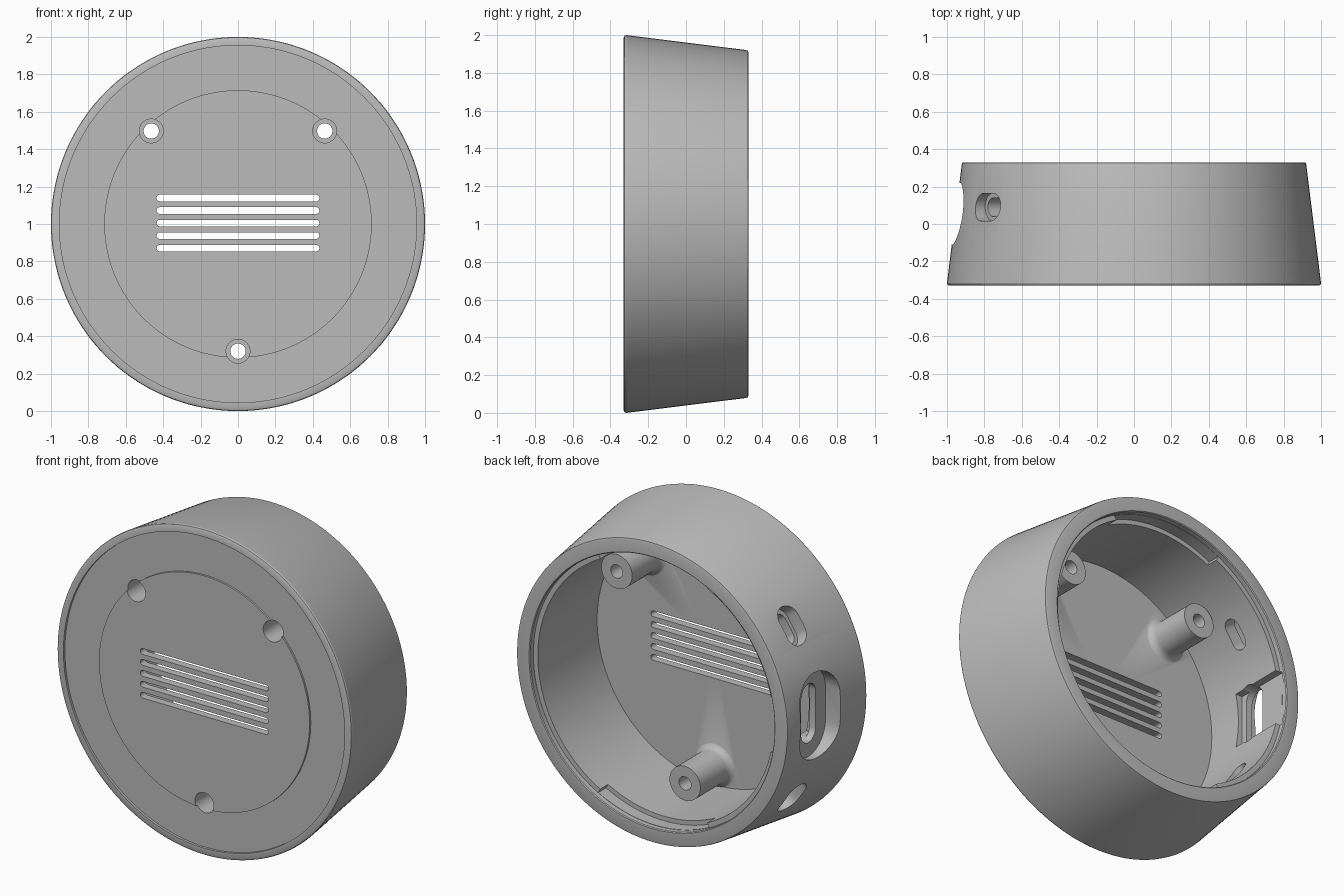
import bpy, bmesh
from math import sin, cos, pi, radians, copysign
from mathutils import Matrix, Vector

cube = bpy.data.objects.get("Cube")
if cube:
    bpy.data.objects.remove(cube, do_unlink=True)

grey = bpy.data.materials.new("plain grey")
grey.use_nodes = True
grey.diffuse_color = (0.5, 0.5, 0.5, 1)
grey.node_tree.nodes["Principled BSDF"].inputs["Base Color"].default_value = (0.5, 0.5, 0.5, 1)

CENTRE = Vector((0, 0, 1))


def frame(u, v, w):
    """Matrix taking (u, v, w) to the given axes about the housing centre."""
    m = Matrix((u, v, w)).transposed().to_4x4()
    m.translation = CENTRE
    return m


FRONT = frame((1, 0, 0), (0, 0, 1), (0, 1, 0))


def radial(deg):
    a = radians(deg)
    return frame((0, 1, 0), (-sin(a), 0, cos(a)), (cos(a), 0, sin(a)))


def finish(name, bm):
    bmesh.ops.recalc_face_normals(bm, faces=bm.faces)
    mesh = bpy.data.meshes.new(name)
    bm.to_mesh(mesh)
    bm.free()
    mesh.materials.append(grey)
    ob = bpy.data.objects.new(name, mesh)
    bpy.context.collection.objects.link(ob)
    return ob


def lathe(name, profile, steps, x=0, z=0):
    """Turn (radius, y) points about the y axis."""
    bm = bmesh.new()
    vs = [bm.verts.new((r, y, 0)) for r, y in profile]
    es = [bm.edges.new(p) for p in zip(vs, vs[1:])]
    bmesh.ops.spin(bm, geom=vs + es, axis=(0, 1, 0), cent=(0, 0, 0),
                   angle=2 * pi, steps=steps)
    bmesh.ops.remove_doubles(bm, verts=bm.verts, dist=1e-5)
    bmesh.ops.translate(bm, verts=bm.verts, vec=CENTRE + Vector((x, 0, z)))
    return finish(name, bm)


def prism(name, outline, w0, w1, matrix):
    bm = bmesh.new()
    low = [bm.verts.new(matrix @ Vector((u, v, w0))) for u, v in outline]
    high = [bm.verts.new(matrix @ Vector((u, v, w1))) for u, v in outline]
    bm.faces.new(low)
    bm.faces.new(high)
    for i in range(len(low)):
        bm.faces.new((low[i - 1], low[i], high[i], high[i - 1]))
    return finish(name, bm)


def stadium(r, hu=0, hv=0, cu=0, cv=0, n=32):
    """Circle stretched by half lengths hu or hv."""
    ts = [(i + 0.5) * 2 * pi / n for i in range(n)]
    return [(cu + r * cos(t) + copysign(hu, cos(t)),
             cv + r * sin(t) + copysign(hv, sin(t))) for t in ts]


# Tapered shell: raised front disc, recessed ring, rim, open back with a ledge
housing = lathe("housing", [
    (0, -0.327), (0.715, -0.327), (0.715, -0.315), (0.955, -0.315),
    (0.955, -0.33), (0.986, -0.33), (0.997, -0.325), (1.0, -0.316),
    (0.921, 0.318), (0.918, 0.327), (0.908, 0.33), (0.835, 0.33),
    (0.83, 0.325), (0.83, 0.295), (0.8, 0.295), (0.8, -0.28), (0, -0.28)], 144)
housing.data.name = "housing"

adds, cuts = [], []

# Screw posts with filleted feet, counterbored from the front
for deg in (47, 133, 270):
    x, z = 0.68 * cos(radians(deg)), 0.68 * sin(radians(deg))
    fillet = [(0.155 - 0.05 * sin(t), -0.235 - 0.05 * cos(t))
              for t in [i * pi / 12 for i in range(7)]]
    adds.append(lathe("screw_post", [(0, -0.3), (0.155, -0.3)] + fillet
                      + [(0.105, 0.01), (0, 0.01)], 40, x, z))
    cuts.append(prism("counterbore", stadium(0.064, cu=x, cv=z), -0.5, -0.12, FRONT))
    cuts.append(prism("screw_hole", stadium(0.041, cu=x, cv=z), -0.5, 0.2, FRONT))

# Five vent slots
for i in range(-2, 3):
    cuts.append(prism("vent_slot", stadium(0.018, hu=0.417, cv=0.005 + 0.067 * i, n=16),
                      -0.5, -0.1, FRONT))

# Notches in the ledge at top and bottom
for start, end in ((62, 116), (-116, -62)):
    arc = [radians(start + (end - start) * i / 24) for i in range(25)]
    outline = [(0.828 * cos(a), 0.828 * sin(a)) for a in arc]
    outline += [(0.7 * cos(a), 0.7 * sin(a)) for a in reversed(arc)]
    cuts.append(prism("ledge_notch", outline, 0.22, 0.31, FRONT))

# Connector port: outer recess, slot and inner flat pocket
side = radial(180)
pocket = [(-0.05, -0.17), (0.31, -0.17), (0.31, 0.17), (-0.05, 0.17)]
cuts.append(prism("port_recess", stadium(0.165, hv=0.1, cu=0.055), 0.87, 1.2, side))
cuts.append(prism("port_slot", stadium(0.07, hv=0.11, cu=0.055), 0.6, 1.2, side))
cuts.append(prism("port_pocket", pocket, 0.6, 0.828, side))

# Stepped button holes above and below the port
for deg in (146, 214):
    m = radial(deg)
    cuts.append(prism("button_recess", stadium(0.074, hv=0.045, cu=0.09), 0.88, 1.2, m))
    cuts.append(prism("button_hole", stadium(0.05, hv=0.042, cu=0.09), 0.6, 1.2, m))

# Combine everything into one solid housing
bpy.context.view_layer.objects.active = housing
for op, tools in (("UNION", adds), ("DIFFERENCE", cuts)):
    for tool in tools:
        tool.hide_render = True
        mod = housing.modifiers.new(tool.name, "BOOLEAN")
        mod.operation, mod.solver, mod.object = op, "EXACT", tool
        bpy.ops.object.modifier_apply(modifier=mod.name)
        bpy.data.objects.remove(tool, do_unlink=True)

bpy.ops.object.select_all(action="DESELECT")
housing.select_set(True)
bpy.ops.object.shade_smooth_by_angle(angle=radians(25))
